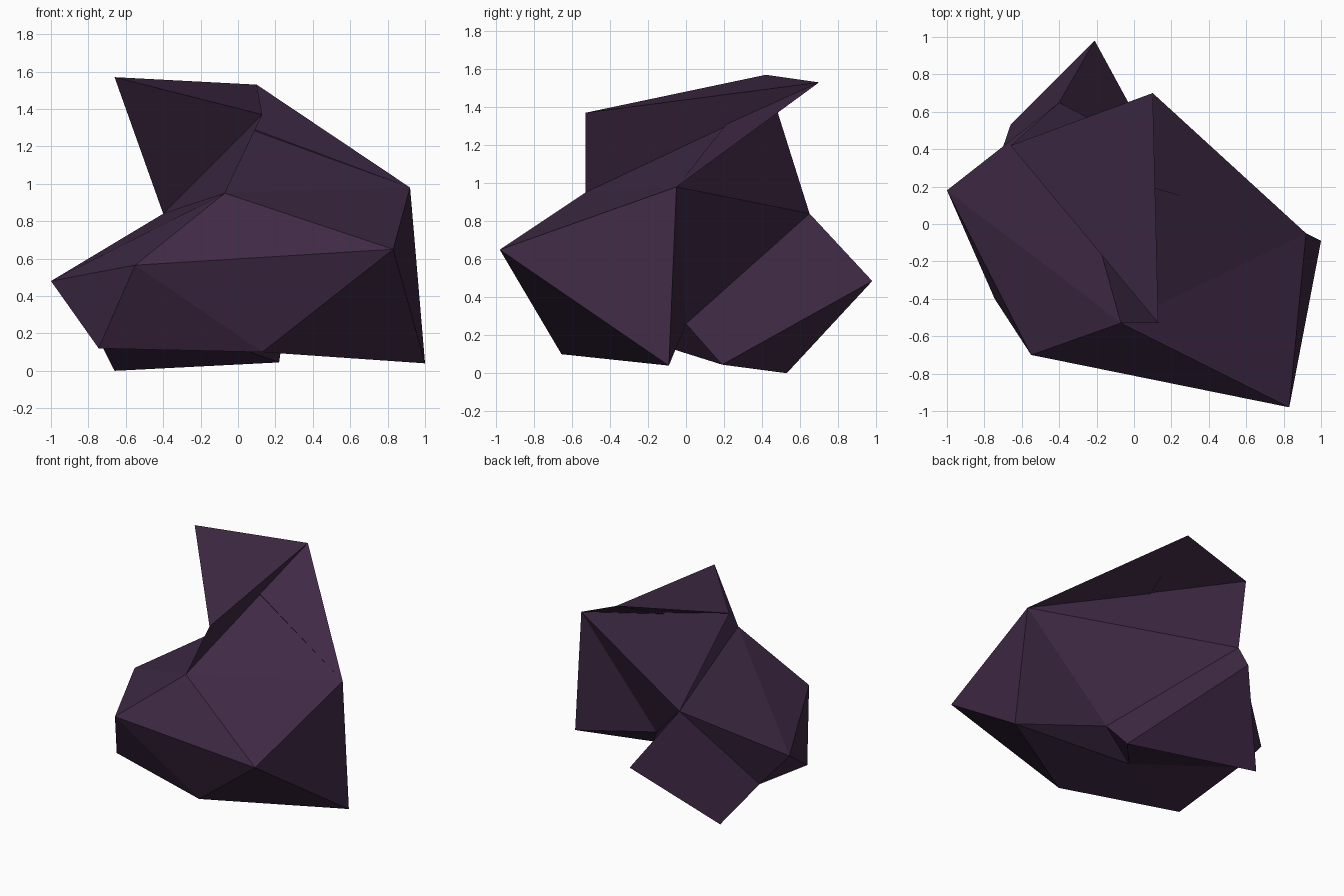
import bpy, bmesh

if "Cube" in bpy.data.objects:
    bpy.data.objects.remove(bpy.data.objects["Cube"])

# One flat colour: dark purple stone
mat = bpy.data.materials.new("dark purple stone")
mat.diffuse_color = (0.05, 0.023, 0.06, 1.0)
mat.use_nodes = True
mat.node_tree.nodes["Principled BSDF"].inputs["Base Color"].default_value = mat.diffuse_color

# Corner points of the faceted rock
corners = {
    # overhanging top slab
    "A": (-0.66, 0.42, 1.57), "B": (0.10, 0.70, 1.53), "C": (0.13, -0.53, 1.37),
    # shoulder
    "D": (-0.07, -0.53, 0.95), "E": (0.92, -0.05, 0.98), "N": (-0.40, 0.65, 0.84),
    # wide middle
    "F": (0.83, -0.98, 0.65), "I": (-0.55, -0.70, 0.565), "J": (-1.0, 0.18, 0.48),
    # foot
    "G": (1.0, -0.09, 0.04), "H": (0.13, -0.655, 0.10), "K": (-0.745, -0.40, 0.12),
    # rear toe and underside
    "O": (-0.21, 0.98, 0.485), "L": (-0.66, 0.53, 0.0), "M": (0.22, 0.19, 0.045),
    "R": (0.25, 0.0, 0.26), "T": (-0.09, -0.16, 0.155), "U": (-0.77, 0.21, 0.215),
}

# Facets, by corner letters
facets = (
    "ABC ACN CDN BCD BDE ABE AEN "          # top slab and neck
    "DEF DFI JID NDJ "                      # shoulder slopes
    "IFH IHK IKJ FHG FGE EGR ERN "          # outer walls
    "NOMR OLM NOLU NUJ JUK "                # rear toe
    "UKT TKHG GRT RMT MLUT"                 # underside
).split()

bm = bmesh.new()
verts = {k: bm.verts.new(p) for k, p in corners.items()}
for f in facets:
    bm.faces.new([verts[c] for c in f])
bmesh.ops.recalc_face_normals(bm, faces=bm.faces)
if bm.calc_volume(signed=True) < 0:
    bmesh.ops.reverse_faces(bm, faces=bm.faces)

mesh = bpy.data.meshes.new("rock")
bm.to_mesh(mesh)
bm.free()
mesh.materials.append(mat)
rock = bpy.data.objects.new("rock", mesh)
bpy.context.collection.objects.link(rock)
